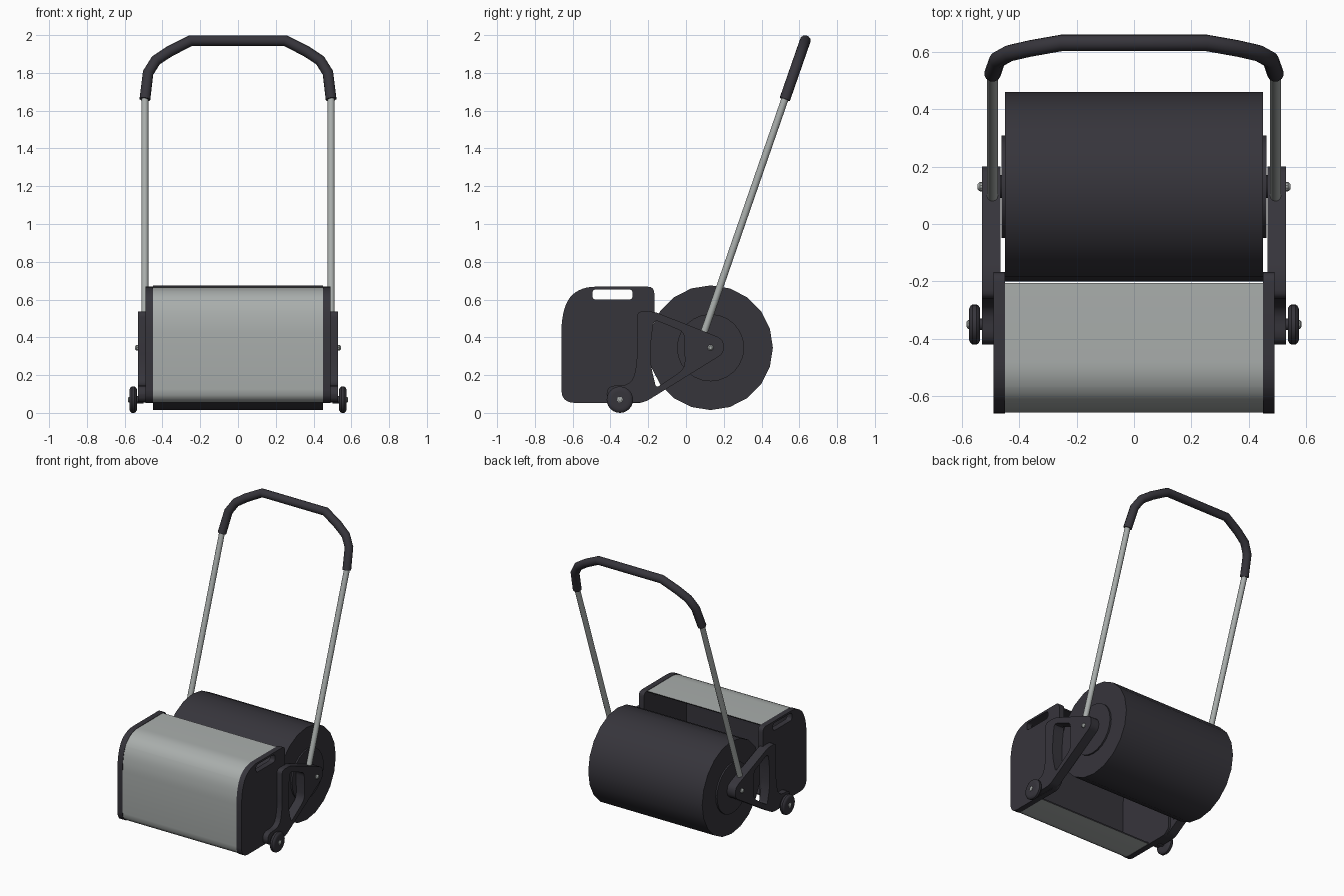
import bpy, bmesh, math
from mathutils import Vector, Matrix

if "Cube" in bpy.data.objects:
    bpy.data.objects.remove(bpy.data.objects["Cube"])


def material(name, rgb):
    m = bpy.data.materials.new(name)
    m.diffuse_color = (*rgb, 1)
    m.use_nodes = True
    m.node_tree.nodes["Principled BSDF"].inputs["Base Color"].default_value = m.diffuse_color
    return m


DARK = material("charcoal", (0.037, 0.035, 0.044))
SILVER = material("silver_grey", (0.40, 0.425, 0.415))


def finish(name, mesh, mats, angle=32):
    ob = bpy.data.objects.new(name, mesh)
    bpy.context.collection.objects.link(ob)
    mesh.materials.clear()
    for m in mats:
        mesh.materials.append(m)
    bpy.ops.object.select_all(action='DESELECT')
    ob.select_set(True)
    bpy.context.view_layer.objects.active = ob
    bpy.ops.object.shade_smooth_by_angle(angle=math.radians(angle))
    return ob


def rounded(corners, n=4, closed=True):
    """Corners (a, b, cut) -> outline with softened corners."""
    out = []
    k = len(corners)
    for i, (a, b, cut) in enumerate(corners):
        p = Vector((a, b))
        if cut == 0 or (not closed and i in (0, k - 1)):
            out.append(p)
            continue
        q = Vector(corners[i - 1][:2])
        r = Vector(corners[(i + 1) % k][:2])
        s = p + (q - p).normalized() * min(cut, (q - p).length * 0.49)
        e = p + (r - p).normalized() * min(cut, (r - p).length * 0.49)
        for j in range(n + 1):
            t = j / n
            out.append(s * (1 - t) ** 2 + p * (2 * t * (1 - t)) + e * t * t)
    return out


def curve_mesh(curve):
    ob = bpy.data.objects.new("temp", curve)
    bpy.context.collection.objects.link(ob)
    dg = bpy.context.evaluated_depsgraph_get()
    mesh = bpy.data.meshes.new_from_object(ob.evaluated_get(dg))
    bpy.data.objects.remove(ob)
    bpy.data.curves.remove(curve)
    return mesh


def add_spline(curve, pts, cyclic):
    sp = curve.splines.new('POLY')
    sp.points.add(len(pts) - 1)
    for pt, p in zip(sp.points, pts):
        pt.co = (p[0], p[1], p[2] if len(p) > 2 else 0, 1)
    sp.use_cyclic_u = cyclic


def plate(x, half, outlines):
    """Side profile in (y, z), holes allowed, extruded along x."""
    c = bpy.data.curves.new("temp", 'CURVE')
    c.dimensions = '2D'
    c.fill_mode = 'BOTH'
    c.extrude = half
    for o in outlines:
        add_spline(c, o, True)
    mesh = curve_mesh(c)
    mesh.transform(Matrix(((0, 0, 1, x), (1, 0, 0, 0), (0, 1, 0, 0), (0, 0, 0, 1))))
    bm = bmesh.new()
    bm.from_mesh(mesh)
    bmesh.ops.remove_doubles(bm, verts=bm.verts, dist=1e-5)
    bmesh.ops.recalc_face_normals(bm, faces=bm.faces)
    bm.to_mesh(mesh)
    bm.free()
    return mesh


def tube(name, pts, radius, mat):
    c = bpy.data.curves.new("temp", 'CURVE')
    c.dimensions = '3D'
    c.bevel_depth = radius
    c.bevel_resolution = 4
    c.use_fill_caps = True
    add_spline(c, pts, False)
    return finish(name, curve_mesh(c), [mat], 40)


def lathe(name, profile, y, z, segs, mat):
    """Revolve (x, radius) rings about an axis along x, capped both ends."""
    bm = bmesh.new()
    rings = [[bm.verts.new((x, y + r * math.cos(2 * math.pi * i / segs),
                            z + r * math.sin(2 * math.pi * i / segs)))
              for i in range(segs)] for x, r in profile]
    for a, b in zip(rings, rings[1:]):
        for i in range(segs):
            j = (i + 1) % segs
            bm.faces.new((a[i], a[j], b[j], b[i]))
    bm.faces.new(rings[0])
    bm.faces.new(rings[-1])
    bmesh.ops.recalc_face_normals(bm, faces=bm.faces)
    mesh = bpy.data.meshes.new(name)
    bm.to_mesh(mesh)
    bm.free()
    return finish(name, mesh, [mat])


# Roller drum with raised hub discs
RY, RZ = 0.13, 0.345
lathe("roller_drum", [(-0.45, 0.33), (0.45, 0.33)], RY, RZ, 20, DARK)

# Outlines of the collection box, its grip slot, and the arm with its window
front = [(-0.66, 0.053, 0.07), (-0.66, 0.465, 0.04), (-0.645, 0.557, 0.04),
         (-0.608, 0.627, 0.04), (-0.53, 0.668, 0.05)]
panel = rounded(front + [(-0.168, 0.668, 0.035), (-0.168, 0.50, 0.03), (-0.187, 0.39, 0.05),
                         (-0.187, 0.09, 0.02), (-0.23, 0.053, 0.02)])
slot = rounded([(-0.495, 0.60, 0.02), (-0.495, 0.654, 0.02),
                (-0.283, 0.654, 0.02), (-0.283, 0.60, 0.02)])
arm = rounded([(-0.42, 0.055, 0.05), (-0.42, 0.145, 0.05), (-0.29, 0.145, 0.06),
               (-0.26, 0.25, 0.06), (-0.26, 0.537, 0.03), (-0.17, 0.537, 0.03),
               (0.20, 0.39, 0.04), (0.20, 0.315, 0.03), (-0.22, 0.055, 0.03)])
window = rounded([(-0.17, 0.495, 0.03), (-0.01, 0.428, 0.03), (-0.005, 0.235, 0.04),
                  (-0.158, 0.132, 0.02), (-0.187, 0.25, 0.05), (-0.187, 0.37, 0.05)])

# Curved sheet of the box: silver outside, dark inside
centre = Vector((-0.33, 0.36))
path = rounded([(-0.39, 0.053, 0)] + front + [(-0.204, 0.668, 0)], closed=False)
outer = [centre + (p - centre) * 0.992 for p in path]
inner = [centre + (p - centre) * 0.965 for p in path]
mesh = plate(0, 0.452, [outer + inner[::-1]])
sheet = finish("box_sheet", mesh, [SILVER, DARK])
for f in mesh.polygons:
    to_mid = Vector((0, centre.x - f.center.y, centre.y - f.center.z))
    f.material_index = 1 if abs(f.normal.x) < 0.5 and f.normal.dot(to_mid) > 0 else 0

# Paired side parts
WY, WZ = -0.35, 0.07
for s, side in ((1, "right"), (-1, "left")):
    def sx(*prof):
        return [(s * x, r) for x, r in prof]
    finish("box_side_panel_" + side, plate(s * 0.47, 0.02, [panel, slot]), [DARK])
    finish("arm_" + side, plate(s * 0.4975, 0.0325, [arm, window]), [DARK])
    lathe("roller_hub_" + side, sx((0.44, 0.178), (0.461, 0.178)), RY, RZ, 24, DARK)
    lathe("roller_axle_" + side, sx((0.45, 0.04), (0.50, 0.04)), RY, RZ, 16, DARK)
    lathe("roller_bolt_" + side, sx((0.52, 0.016), (0.537, 0.016), (0.545, 0.009)),
          RY, RZ, 10, SILVER)
    # Small support wheel, its axle and bolt
    lathe("wheel_" + side, sx((0.536, 0.042), (0.536, 0.056), (0.541, 0.065), (0.548, 0.07),
                              (0.562, 0.07), (0.569, 0.065), (0.574, 0.056), (0.574, 0.042)),
          WY, WZ, 24, DARK)
    lathe("wheel_axle_" + side, sx((0.50, 0.02), (0.54, 0.02)), WY, WZ, 12, DARK)
    lathe("wheel_bolt_" + side, sx((0.565, 0.016), (0.578, 0.016), (0.583, 0.009)),
          WY, WZ, 10, SILVER)
    # Handle tube
    tube("handle_tube_" + side, [(s * 0.493, 0.083, 0.39), (s * 0.493, 0.53, 1.68)],
         0.019, SILVER)

# Padded grip bent over the top, lying in the tilted handle plane
half = [(-0.493, 1.66), (-0.476, 1.80), (-0.435, 1.866), (-0.362, 1.914), (-0.25, 1.971)]
bend = half + [(-x, z) for x, z in reversed(half)]
tube("handle_grip", [(x, 0.523 + (z - 1.66) * 0.348, z) for x, z in bend], 0.029, DARK)
